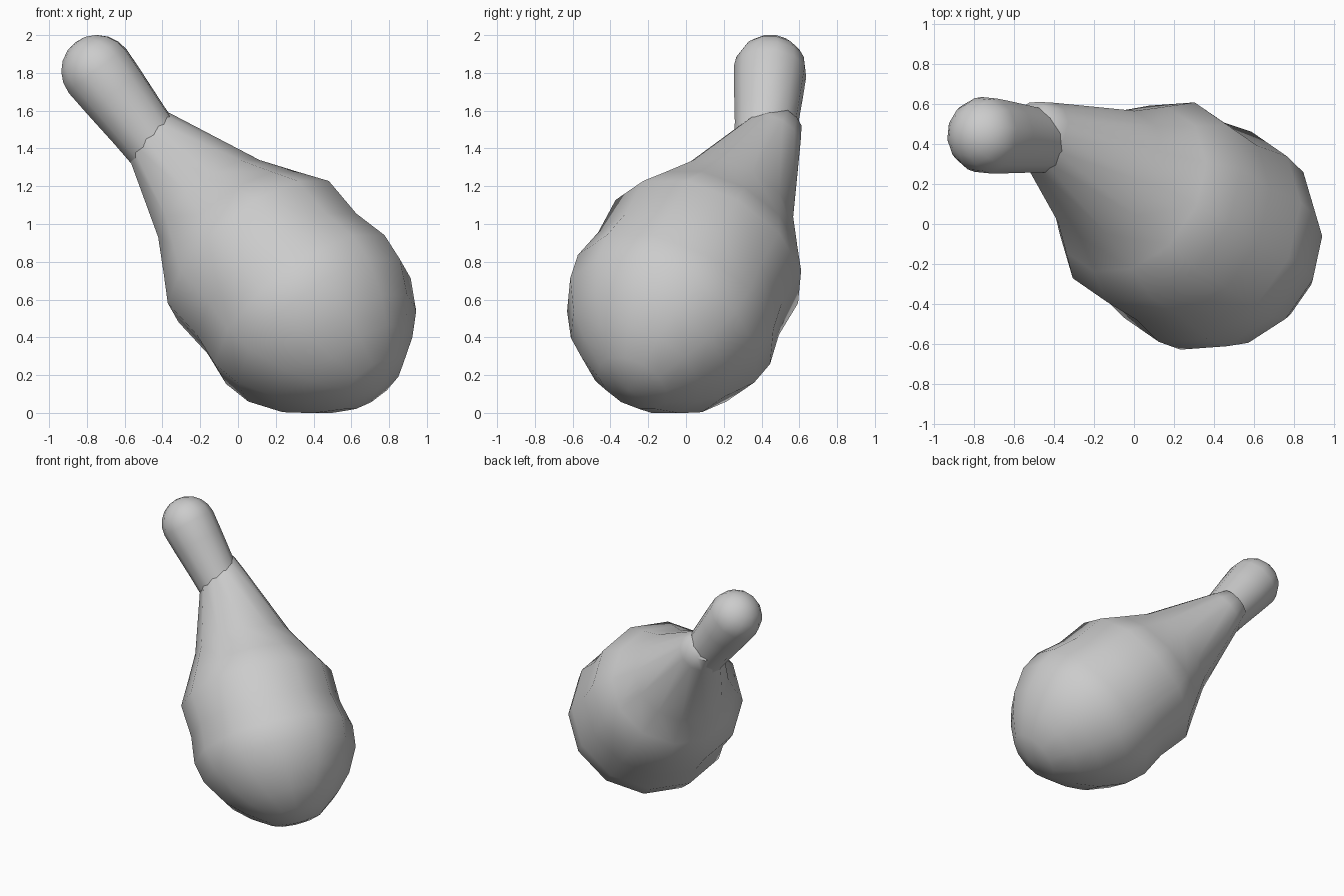
import bpy, bmesh, math
from mathutils import Vector

cube = bpy.data.objects.get("Cube")
if cube:
    bpy.data.objects.remove(cube, do_unlink=True)

grey = bpy.data.materials.new("light_grey")
grey.use_nodes = True
colour = (0.6, 0.6, 0.6, 1)
grey.diffuse_color = colour
grey.node_tree.nodes["Principled BSDF"].inputs["Base Color"].default_value = colour


def lathe(name, centre, axis, profile, sides, neck_bend=Vector(), tail_bend=Vector()):
    """Revolve (distance, radius) pairs about an axis; zero radius closes an end.
    The bends shift rings sideways behind and ahead of the centre."""
    axis = axis.normalized()
    u = axis.cross(Vector((0, 0, 1))).normalized()
    v = axis.cross(u)
    bm = bmesh.new()
    rings = []
    for t, r in profile:
        c = centre + axis * t + neck_bend * max(0, -t) + tail_bend * max(0, t)
        if r == 0:
            rings.append([bm.verts.new(c)] * sides)
            continue
        angles = [math.tau * (i + 0.5) / sides for i in range(sides)]
        rings.append([bm.verts.new(c + (u * math.cos(a) + v * math.sin(a)) * r) for a in angles])
    for low, high in zip(rings, rings[1:]):
        for i in range(sides):
            j = (i + 1) % sides
            corners = dict.fromkeys((low[i], low[j], high[j], high[i]))
            bm.faces.new(list(corners))
    bmesh.ops.recalc_face_normals(bm, faces=bm.faces)
    mesh = bpy.data.meshes.new(name)
    bm.to_mesh(mesh)
    bm.free()
    mesh.materials.append(grey)
    obj = bpy.data.objects.new(name, mesh)
    bpy.context.collection.objects.link(obj)
    bpy.ops.object.select_all(action='DESELECT')
    obj.select_set(True)
    bpy.context.view_layer.objects.active = obj
    bpy.ops.object.shade_smooth_by_angle(angle=math.radians(50))


# Fat teardrop body with a slight waist, tapering to a rounded neck
lathe("meat_body", Vector((0.208, 0.029, 0.712)), Vector((0.573, -0.397, -0.717)),
      [(0.86, 0), (0.81, 0.2), (0.7, 0.345), (0.58, 0.46), (0.4, 0.56),
       (0.24, 0.585), (0.04, 0.55), (-0.2, 0.555), (-0.36, 0.46), (-0.55, 0.35),
       (-1.07, 0.16), (-1.17, 0.12), (-1.21, 0)],
      12, Vector((-0.052, 0.009, -0.007)), Vector((0.045, 0.01, 0.03)))

# Bone shaft with a round knob on top
r = 0.195
knob = [(r * math.sin(a), r * math.cos(a)) for a in (math.radians(18 * i) for i in range(5))]
lathe("bone", Vector((-0.742, 0.445, 1.808)), Vector((-0.6, 0.06, 0.78)),
      [(-0.5, 0), (-0.5, 0.16), (-0.36, 0.168), (-0.15, 0.185)] + knob + [(r, 0)], 12)
